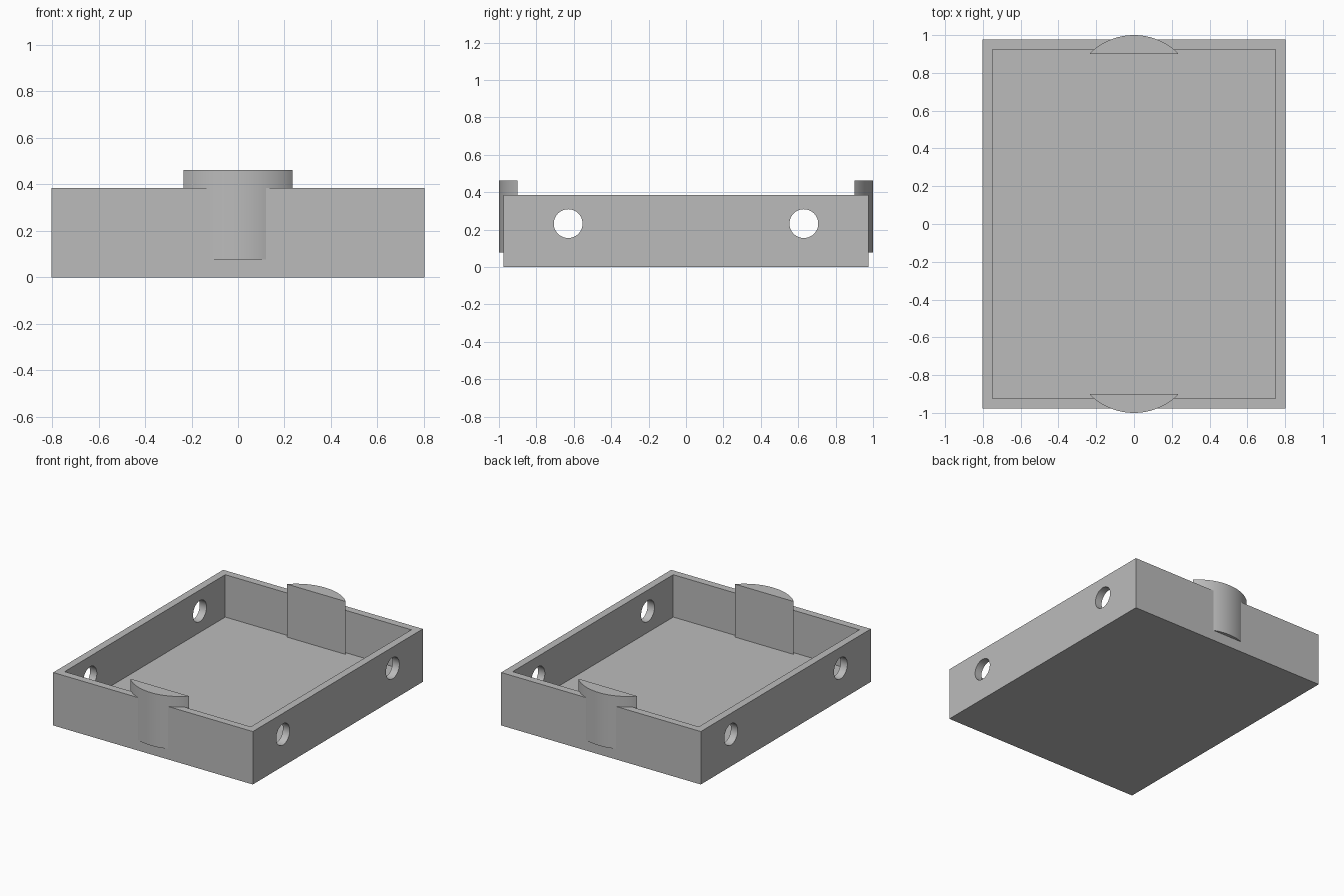
import bpy
import bmesh
import math
from mathutils import Matrix, Vector

cube = bpy.data.objects.get("Cube")
if cube:
    bpy.data.objects.remove(cube, do_unlink=True)

HALF_X, HALF_Y, HEIGHT = 0.803, 0.977, 0.385
WALL = 0.077
TAB_RADIUS, TAB_HALF_WIDTH = 0.333, 0.235
TAB_BOTTOM, TAB_TOP = 0.077, 0.462

grey = bpy.data.materials.new("plain grey")
grey.use_nodes = True
colour = (0.5, 0.5, 0.5, 1)
grey.diffuse_color = colour
grey.node_tree.nodes["Principled BSDF"].inputs["Base Color"].default_value = colour


def make_object(name, bm):
    bmesh.ops.recalc_face_normals(bm, faces=bm.faces)
    mesh = bpy.data.meshes.new(name)
    bm.to_mesh(mesh)
    bm.free()
    mesh.materials.append(grey)
    obj = bpy.data.objects.new(name, mesh)
    bpy.context.collection.objects.link(obj)
    return obj


def smooth(obj):
    bpy.ops.object.select_all(action="DESELECT")
    obj.select_set(True)
    bpy.context.view_layer.objects.active = obj
    bpy.ops.object.shade_smooth_by_angle(angle=math.radians(30))


# Open tray: a box with its top inset and pushed down to the floor
bm = bmesh.new()
bmesh.ops.create_cube(bm, size=1, matrix=Matrix.Translation((0, 0, HEIGHT / 2))
                      @ Matrix.Diagonal((2 * HALF_X, 2 * HALF_Y, HEIGHT, 1)))
top = max(bm.faces, key=lambda f: f.calc_center_median().z)
bmesh.ops.inset_region(bm, faces=[top], thickness=WALL)
well = bmesh.ops.extrude_discrete_faces(bm, faces=[top])["faces"][0]
bmesh.ops.translate(bm, verts=well.verts, vec=(0, 0, WALL - HEIGHT))
tray = make_object("tray", bm)

# Two round holes through each long wall
bm = bmesh.new()
for y in (-0.63, 0.63):
    bmesh.ops.create_cone(bm, cap_ends=True, segments=48, radius1=WALL, radius2=WALL,
                          depth=3 * HALF_X, matrix=Matrix.Translation((0, y, 0.232))
                          @ Matrix.Rotation(math.pi / 2, 4, "Y"))
cutter = make_object("hole_cutter", bm)
cutter.hide_render = True
cut = tray.modifiers.new("holes", "BOOLEAN")
cut.operation = "DIFFERENCE"
cut.solver = "EXACT"
cut.object = cutter
bpy.context.view_layer.objects.active = tray
bpy.ops.object.modifier_apply(modifier=cut.name)
bpy.data.objects.remove(cutter, do_unlink=True)
smooth(tray)

# Curved tab on each short wall, flush with the wall's inner face
for name, side in (("front_tab", -1), ("back_tab", 1)):
    bm = bmesh.new()
    reach = math.asin(TAB_HALF_WIDTH / TAB_RADIUS)
    steps = 24
    verts = []
    for i in range(steps + 1):
        a = reach * (2 * i / steps - 1)
        verts.append(bm.verts.new((TAB_RADIUS * math.sin(a),
                                   side * (1 - TAB_RADIUS * (1 - math.cos(a))),
                                   TAB_BOTTOM)))
    for v in (verts[0], verts[-1]):
        v.co.y = side * (HALF_Y - WALL)
    face = bm.faces.new(verts)
    raised = bmesh.ops.extrude_face_region(bm, geom=[face])["geom"]
    bmesh.ops.translate(bm, vec=Vector((0, 0, TAB_TOP - TAB_BOTTOM)),
                        verts=[g for g in raised if isinstance(g, bmesh.types.BMVert)])
    smooth(make_object(name, bm))
